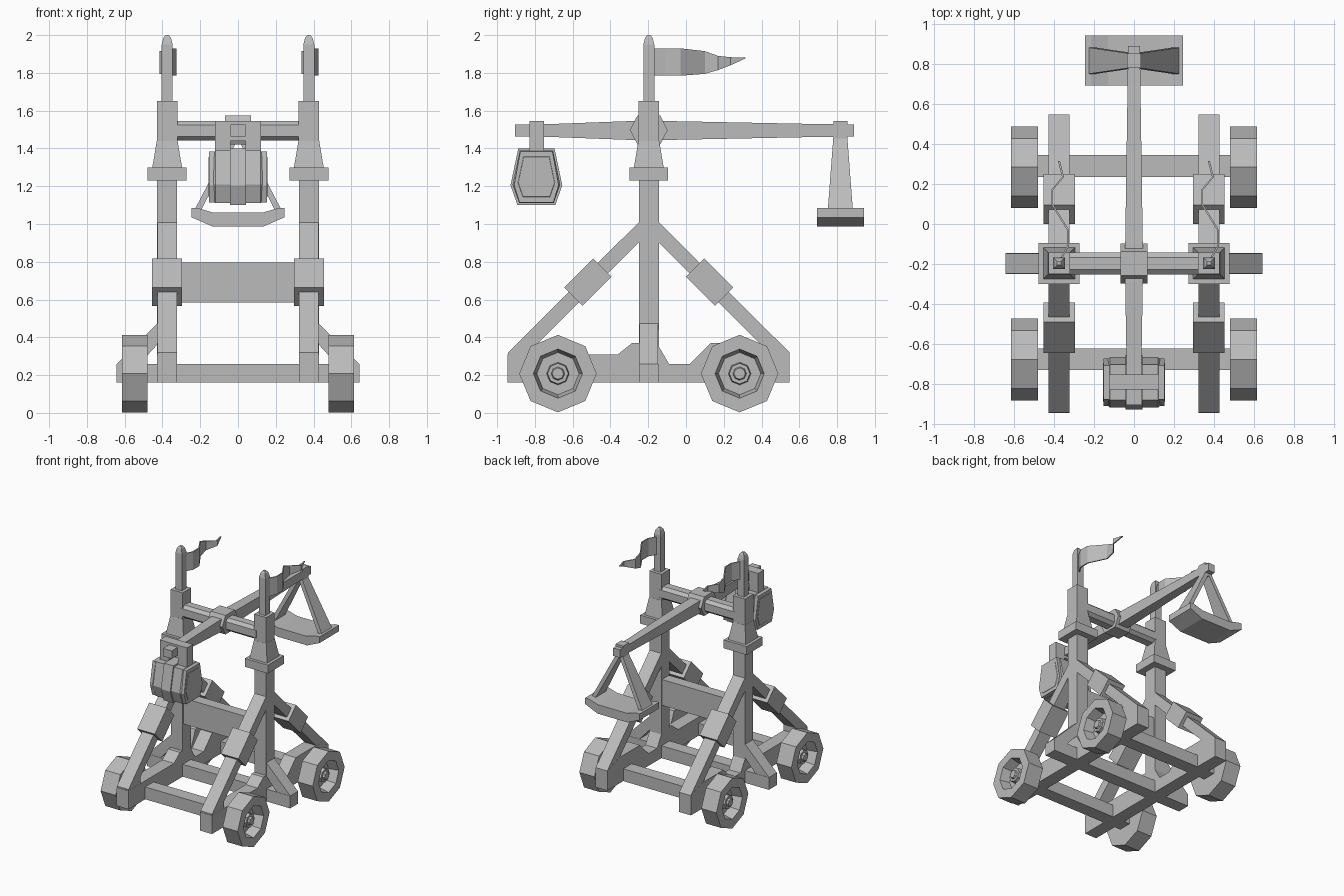
import bpy, bmesh, math

grey = bpy.data.materials.new("plain grey")
grey.diffuse_color = (0.5, 0.5, 0.5, 1)
PY = -0.197   # y of posts and pivot
PX = 0.375    # x of posts


def loft(name, rings, mirror=False):
    """Skin rings of equal point count, capped; mirror adds the copy at -x."""
    for s in ((1, -1) if mirror else (1,)):
        bm = bmesh.new()
        vs = [[bm.verts.new((s * p[0], p[1], p[2])) for p in r] for r in rings]
        n = len(rings[0])
        for a, b in zip(vs, vs[1:]):
            for i in range(n):
                j = (i + 1) % n
                bm.faces.new((a[i], a[j], b[j], b[i]))
        bm.faces.new(vs[0][::-1])
        bm.faces.new(vs[-1])
        bmesh.ops.recalc_face_normals(bm, faces=bm.faces)
        me = bpy.data.meshes.new(name)
        bm.to_mesh(me)
        bm.free()
        me.materials.append(grey)
        ob = bpy.data.objects.new(name + ("" if not mirror else "_right" if s > 0 else "_left"), me)
        bpy.context.collection.objects.link(ob)


def prism_x(name, pts, x0, x1, mirror=False):
    loft(name, [[(x, y, z) for y, z in pts] for x in (x0, x1)], mirror)


def prism_y(name, pts, y0, y1, mirror=False):
    loft(name, [[(x, y, z) for x, z in pts] for y in (y0, y1)], mirror)


def box(name, x0, x1, y0, y1, z0, z1, mirror=False):
    prism_x(name, [(y0, z0), (y1, z0), (y1, z1), (y0, z1)], x0, x1, mirror)


def square(cx, cy, z, hx, hy=None):
    hy = hy or hx
    return [(cx - hx, cy - hy, z), (cx + hx, cy - hy, z),
            (cx + hx, cy + hy, z), (cx - hx, cy + hy, z)]


def ngon_x(x, cy, cz, r, n=8):
    return [(x, cy + r * math.cos(i * 2 * math.pi / n), cz + r * math.sin(i * 2 * math.pi / n))
            for i in range(n)]


# Base frame: shaped side rails and cross beams
prism_x("side_rail", [(-0.945, 0.16), (0.548, 0.16), (0.548, 0.32), (0.40, 0.37), (0.13, 0.37),
                      (0.02, 0.26), (-0.09, 0.26), (-0.155, 0.37), (-0.285, 0.37), (-0.36, 0.31),
                      (-0.945, 0.31)], PX - 0.053, PX + 0.053, True)
box("front_axle_beam", -0.5, 0.5, -0.73, -0.622, 0.16, 0.26)
box("rear_axle_beam", -0.5, 0.5, 0.236, 0.344, 0.16, 0.26)
box("outrigger_beam", -0.642, 0.642, PY - 0.052, PY + 0.052, 0.16, 0.26)
prism_y("outrigger_brace", [(0.642, 0.17), (0.642, 0.26), (0.42, 0.48), (0.42, 0.37), (0.53, 0.25), (0.53, 0.17)],
        PY - 0.05, PY + 0.05, True)

# Wheels: octagonal dish with recessed hub
for label, wy in (("front", -0.678), ("rear", 0.284)):
    prof = [(0.48, 0.205), (0.615, 0.205), (0.615, 0.13), (0.535, 0.112),
            (0.535, 0.06), (0.585, 0.055), (0.585, 0.036), (0.60, 0.03)]
    loft(label + "_wheel", [ngon_x(x, wy, 0.208, r) for x, r in prof], True)

# Posts, collars, tapered capitals, top blocks and pointed poles
loft("post", [square(PX, PY, z, 0.053) for z in (0.16, 1.25)], True)
loft("post_collar", [square(PX, PY, z, 0.103) for z in (1.23, 1.298)], True)
loft("post_capital", [square(PX, PY, 1.298, 0.079), square(PX, PY, 1.44, 0.055)], True)
loft("post_block", [square(PX, PY, z, 0.054) for z in (1.44, 1.652)], True)
loft("flag_pole", [square(PX, PY, 1.652, 0.029), square(PX, PY, 1.95, 0.029),
                   square(PX, PY, 1.985, 0.02), square(PX, PY, 2.0, 0.009)], True)

# Diagonal struts with sleeves, front and back
for label, s in (("rear", 1), ("front", -1)):
    prism_x(label + "_strut", [(PY + s * a, z) for a, z in
            ((0.745, 0.16), (0.745, 0.32), (0.05, 1.012), (0.05, 0.905), (0.595, 0.36), (0.595, 0.16))],
            PX - 0.052, PX + 0.052, True)
    cy, cz, d, L, W = PY + s * 0.322, 0.692, math.sqrt(0.5), 0.109, 0.068
    prism_x(label + "_sleeve", [(cy + s * d * (u * L + v * W), cz + d * (v * W - u * L))
            for u, v in ((-1, -1), (1, -1), (1, 1), (-1, 1))], PX - 0.079, PX + 0.079, True)

# Panel and pivot bar between the posts
box("cross_panel", -0.33, 0.33, PY - 0.045, PY + 0.045, 0.585, 0.795)
prism_x("pivot_bar", [(PY + y, 1.493 + z) for y, z in
        ((-0.055, -0.03), (-0.03, -0.052), (0.03, -0.052), (0.055, -0.03),
         (0.055, 0.03), (0.03, 0.052), (-0.03, 0.052), (-0.055, 0.03))], -0.34, 0.34)

# Throwing arm with hexagonal hub
arm = [(-0.905, 0.039, 0.032), (-0.72, 0.037, 0.034), (-0.29, 0.044, 0.05), (-0.10, 0.044, 0.05),
       (0.70, 0.032, 0.034), (0.89, 0.03, 0.032)]
loft("throwing_arm", [[(-w, y, 1.495 - h), (w, y, 1.495 - h), (w, y, 1.495 + h), (-w, y, 1.495 + h)]
                      for y, w, h in arm])
prism_x("arm_hub", [(PY + y, 1.497 + z) for y, z in
        ((-0.1, 0), (-0.06, -0.076), (0.06, -0.076), (0.1, 0), (0.06, 0.078), (-0.06, 0.078))], -0.068, 0.068)

# Counterweight: faceted body, raised centre band, hanging straps
CW = -0.792


def weight_ring(x, k, drop=0.0):
    pts = [(-0.096, 1.40), (-0.137, 1.205), (-0.1, 1.1), (0.1, 1.1), (0.137, 1.205), (0.096, 1.40)]
    return [(x, CW + y * k, 1.25 + (z - 1.25) * k - drop) for y, z in pts]


loft("counterweight", [weight_ring(-0.155, 0.7), weight_ring(-0.12, 0.92), weight_ring(0.12, 0.92),
                       weight_ring(0.155, 0.7)])
loft("counterweight_band", [weight_ring(x, 1.0) for x in (-0.042, 0.042)])
prism_x("counterweight_side", [(CW - 0.085, 1.385), (CW - 0.118, 1.205), (CW - 0.09, 1.115),
                               (CW + 0.09, 1.115), (CW + 0.118, 1.205), (CW + 0.085, 1.385)], 0.04, 0.153, True)
box("weight_strap", 0.04, 0.122, CW - 0.037, CW + 0.04, 1.37, 1.545, True)
box("strap_pin", -0.05, 0.05, CW - 0.037, CW + 0.04, 1.44, 1.545)

# Sling: clasp, flat ropes and pouch
SY = 0.817
box("sling_clasp", -0.034, 0.034, SY - 0.037, SY + 0.037, 1.44, 1.545)
loft("sling_rope", [[(x, SY - w, z), (x + t, SY - w, z), (x + t, SY + w, z), (x, SY + w, z)]
                    for x, z, w, t in ((-0.005, 1.46, 0.037, 0.035), (0.2, 1.065, 0.067, 0.035))], True)
prism_y("sling_pouch", [(-0.245, 1.085), (-0.245, 1.035), (-0.135, 0.987), (0.135, 0.987), (0.245, 1.035),
                        (0.245, 1.085), (0.215, 1.085), (0.13, 1.06), (-0.13, 1.06), (-0.215, 1.085)],
        SY - 0.123, SY + 0.126)

# Waving pennants (both wave the same way): x offset, y, bottom z, top z
wave = [(0.0, -0.19, 1.785, 1.93), (0.045, -0.11, 1.785, 1.93), (0.045, -0.03, 1.785, 1.93),
        (-0.035, 0.10, 1.795, 1.915), (-0.035, 0.17, 1.815, 1.89), (0.02, 0.235, 1.84, 1.883),
        (0.0, 0.314, 1.876, 1.881)]
for label, cx in (("right", PX), ("left", -PX)):
    loft("pennant_" + label, [[(cx + x - 0.005, y, a), (cx + x + 0.005, y, a),
                               (cx + x + 0.005, y, b), (cx + x - 0.005, y, b)] for x, y, a, b in wave])
